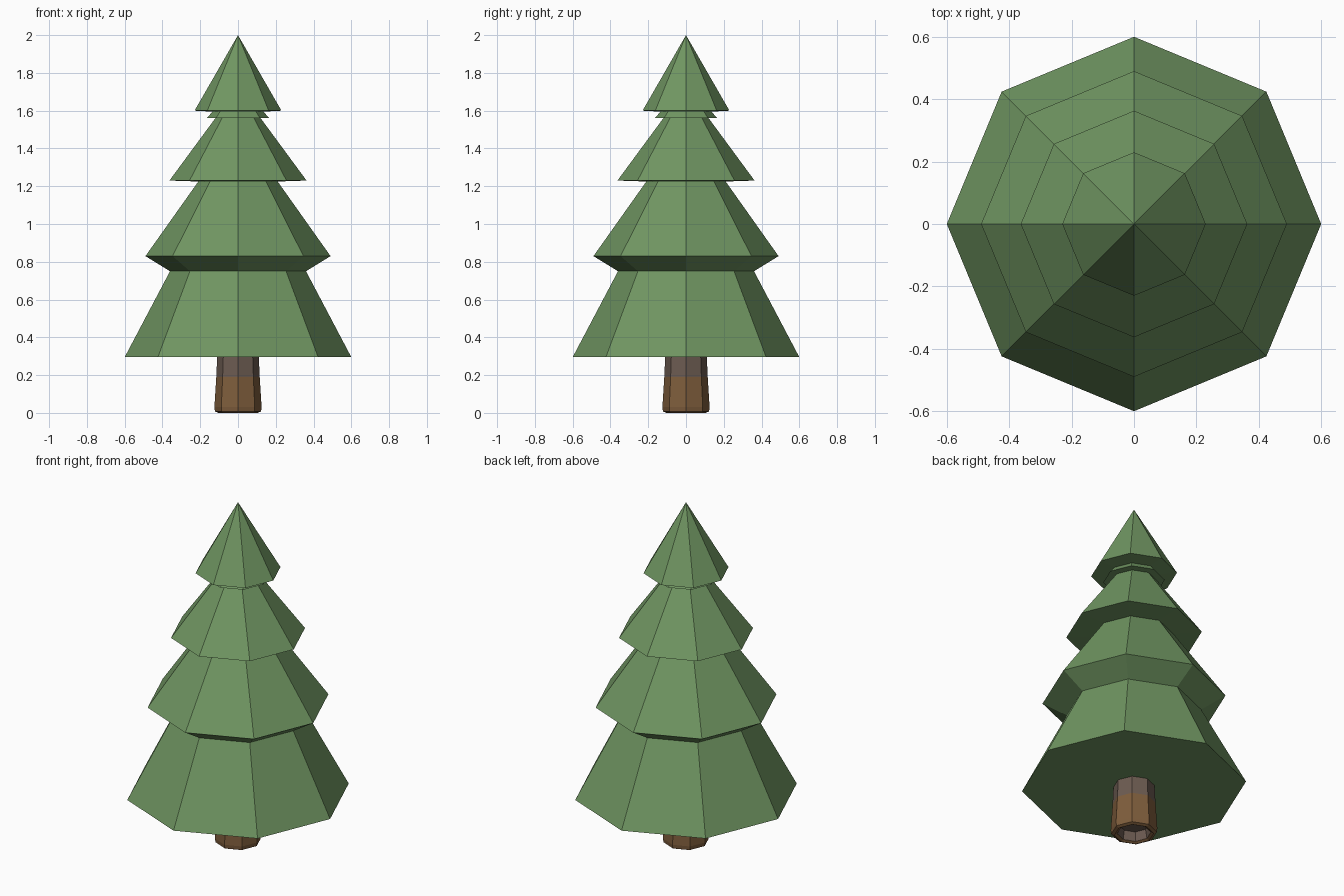
import bpy
import bmesh
import math

if "Cube" in bpy.data.objects:
    bpy.data.objects.remove(bpy.data.objects["Cube"])

SIDES = 8


def material(name, rgb):
    m = bpy.data.materials.new(name)
    m.diffuse_color = (*rgb, 1.0)
    m.use_nodes = True
    m.node_tree.nodes["Principled BSDF"].inputs["Base Color"].default_value = m.diffuse_color
    return m


GREEN = material("pine green", (0.162, 0.305, 0.122))
BROWN = material("bark brown", (0.21, 0.11, 0.045))
GREY = material("grey brown", (0.15, 0.105, 0.082))


def lathe(name, profile, mats, rule=None):
    """Turn an (r, z) profile, ordered bottom to top on the outside."""
    bm = bmesh.new()
    rings = []
    for r, z in profile:
        if r == 0:
            rings.append([bm.verts.new((0, 0, z))] * SIDES)
        else:
            rings.append([bm.verts.new((r * math.cos(i * math.tau / SIDES),
                                        r * math.sin(i * math.tau / SIDES), z))
                          for i in range(SIDES)])
    for k, (lo, hi) in enumerate(zip(rings, rings[1:])):
        for i in range(SIDES):
            j = (i + 1) % SIDES
            corners = list(dict.fromkeys((lo[i], lo[j], hi[j], hi[i])))
            f = bm.faces.new(corners)
            if rule:
                f.material_index = rule(k)
    mesh = bpy.data.meshes.new(name)
    bm.to_mesh(mesh)
    bm.free()
    for m in mats:
        mesh.materials.append(m)
    obj = bpy.data.objects.new(name, mesh)
    bpy.context.collection.objects.link(obj)
    return obj


# trunk: hollow foot, brown bark below and grey-brown above
lathe("trunk", [(0, 0.06), (0.08, 0.06), (0.09, 0.008), (0.105, 0.0),
                (0.122, 0.008), (0.125, 0.03), (0.115, 0.19), (0.11, 0.30)],
      [BROWN, GREY], lambda k: 1 if k in (0, 1, 6) else 0)

# foliage tiers: each one starts where the tier below ends
tiers = {
    "bottom_branches": [(0, 0.295), (0.6, 0.295), (0.36, 0.75)],
    "lower_branches": [(0.36, 0.75), (0.49, 0.83), (0.21, 1.225)],
    "upper_branches": [(0.21, 1.225), (0.363, 1.23), (0.12, 1.56)],
    "neck_ring": [(0.12, 1.56), (0.165, 1.56), (0.135, 1.595)],
    "treetop": [(0.135, 1.595), (0.23, 1.6), (0, 2.0)],
}
for name, profile in tiers.items():
    lathe(name, profile, [GREEN])
